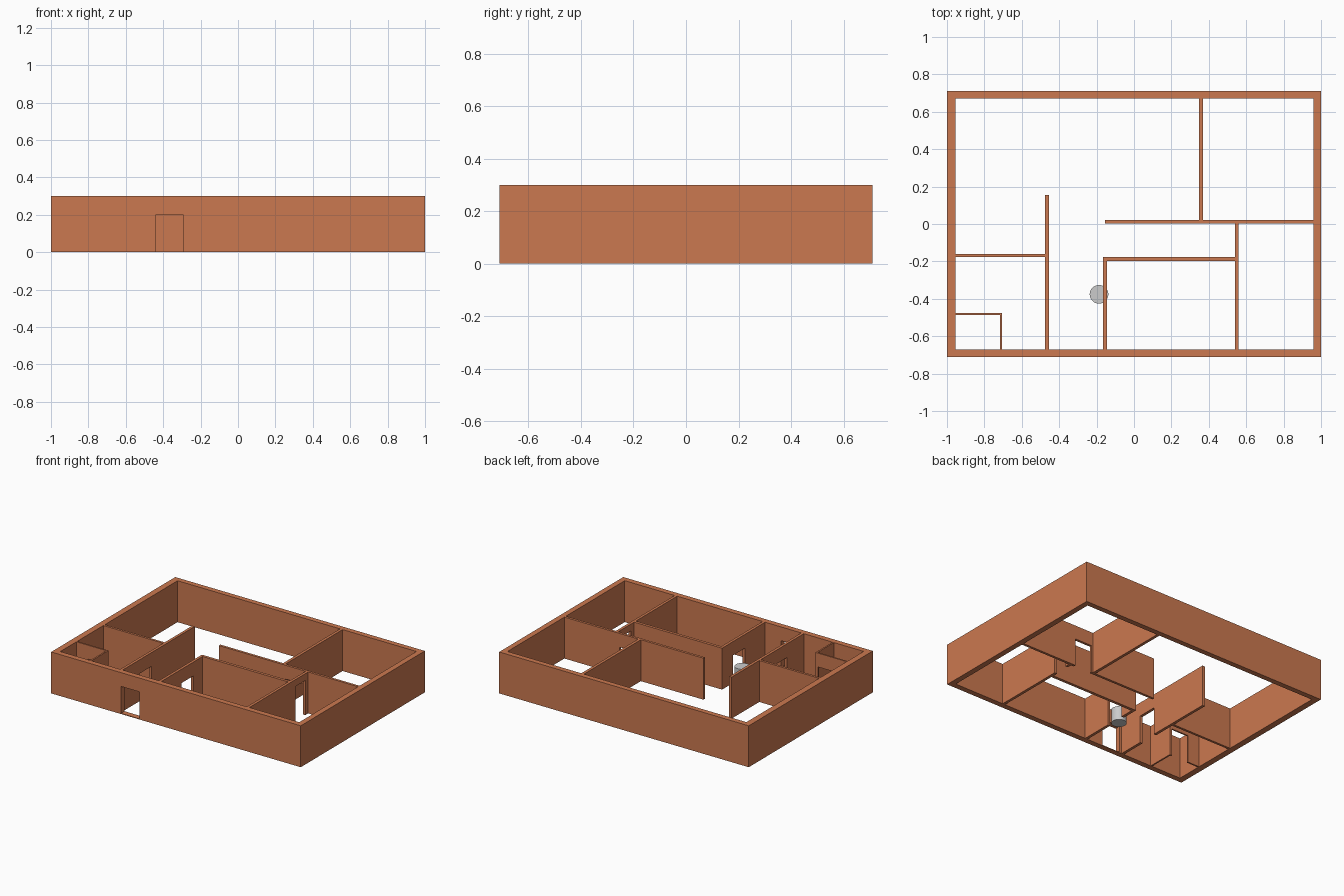
import bpy, bmesh

if "Cube" in bpy.data.objects:
    bpy.data.objects.remove(bpy.data.objects["Cube"])

H = 0.30       # wall height
DOOR = 0.20    # usual door height

clay = bpy.data.materials.new("clay")
clay.diffuse_color = (0.60, 0.19, 0.08, 1)
clay.use_nodes = True
clay.node_tree.nodes["Principled BSDF"].inputs["Base Color"].default_value = clay.diffuse_color


def extrude(name, points, offset, material=None):
    """Extrude a planar outline by an offset vector."""
    bm = bmesh.new()
    face = bm.faces.new([bm.verts.new(p) for p in points])
    new = bmesh.ops.extrude_face_region(bm, geom=[face])["geom"]
    verts = [g for g in new if isinstance(g, bmesh.types.BMVert)]
    bmesh.ops.translate(bm, verts=verts, vec=offset)
    bmesh.ops.recalc_face_normals(bm, faces=bm.faces)
    mesh = bpy.data.meshes.new(name)
    bm.to_mesh(mesh)
    bm.free()
    obj = bpy.data.objects.new(name, mesh)
    bpy.context.collection.objects.link(obj)
    if material:
        mesh.materials.append(material)
    return obj


def block(name, x0, x1, y0, y1, z0, z1, material=None):
    pts = [(x0, y0, z0), (x1, y0, z0), (x1, y1, z0), (x0, y1, z0)]
    return extrude(name, pts, (0, 0, z1 - z0), material)


def wall(name, x0, x1, y0, y1, door=None, door_top=DOOR):
    """Upright wall along its longer side, with an optional doorway notch."""
    along_x = (x1 - x0) > (y1 - y0)
    a, b = (x0, x1) if along_x else (y0, y1)
    outline = [(b, 0), (b, H), (a, H), (a, 0)]
    if door:
        d0, d1 = door
        outline += [(d0, 0), (d0, door_top), (d1, door_top), (d1, 0)]
    if along_x:
        return extrude(name, [(s, y0, z) for s, z in outline], (0, y1 - y0, 0), clay)
    return extrude(name, [(x0, s, z) for s, z in outline], (x1 - x0, 0, 0), clay)


def cut(obj, cutter):
    mod = obj.modifiers.new("cut", "BOOLEAN")
    mod.operation = "DIFFERENCE"
    mod.solver = "EXACT"
    mod.object = cutter
    cutter.hide_render = True
    cutter.hide_set(True)


# Outer walls with the front entrance above a thin sill
shell = block("outer_walls", -1, 1, -0.71, 0.71, 0, H, clay)
cut(shell, block("interior_cutter", -0.955, 0.96, -0.67, 0.672, -0.1, H + 0.1))
cut(shell, block("entrance_cutter", -0.44, -0.292, -0.8, -0.6, 0.005, DOOR))

# Inner walls around the back rooms
wall("back_room_divider", 0.347, 0.368, 0.02, 0.672)
wall("corridor_back_wall", -0.155, 0.96, 0.003, 0.021, door=(0.38, 0.517))

# Inner walls around the front right rooms
wall("right_room_divider", 0.54, 0.56, -0.67, 0.003, door=(-0.14, -0.03), door_top=0.25)
wall("corridor_front_wall", -0.165, 0.54, -0.198, -0.177)
wall("middle_room_side_wall", -0.165, -0.145, -0.67, -0.198, door=(-0.44, -0.30))

# Inner walls around the left rooms
wall("hall_side_wall", -0.475, -0.455, -0.67, 0.155, door=(-0.48, -0.34))
wall("left_room_back_wall", -0.955, -0.475, -0.177, -0.16)
wall("bathroom_back_wall", -0.955, -0.705, -0.486, -0.475, door=(-0.86, -0.725))
wall("bathroom_side_wall", -0.716, -0.705, -0.67, -0.486)

# Round post standing in the middle room doorway
bpy.ops.mesh.primitive_cylinder_add(vertices=32, radius=0.05, depth=0.1,
                                    location=(-0.187, -0.376, 0.05))
post = bpy.context.object
post.name = "round_post"
bpy.ops.object.shade_smooth_by_angle()
